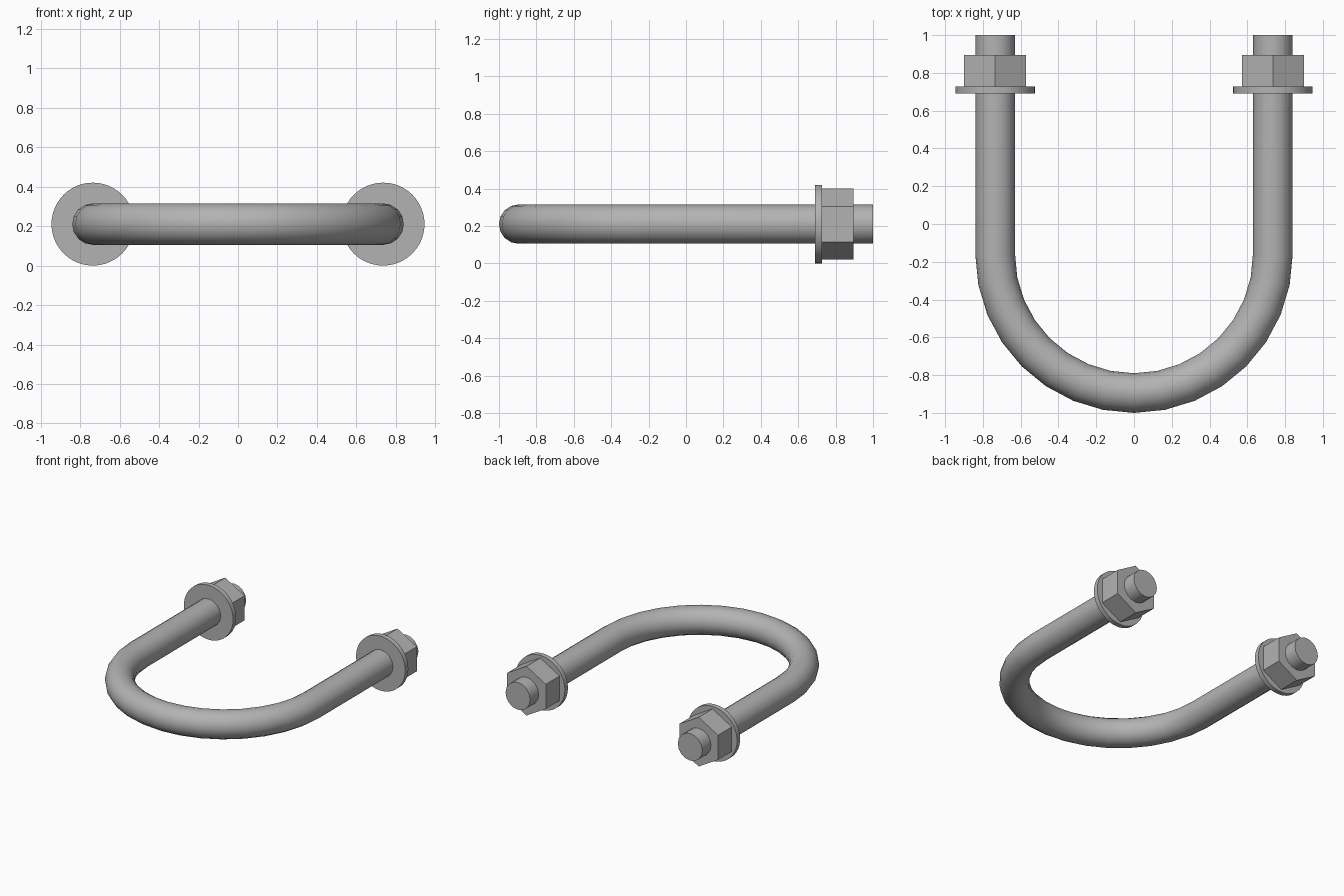
import bpy
from math import pi, cos, sin, radians

if "Cube" in bpy.data.objects:
    bpy.data.objects.remove(bpy.data.objects["Cube"], do_unlink=True)

LEG_X = 0.735      # leg axis offset, also the bend radius
ROD_R = 0.105
BEND_Y = -0.16     # centre of the bend
AXIS_Z = 0.21
BEND_STEPS = 16

steel = bpy.data.materials.new("grey steel")
steel.use_nodes = True
colour = (0.45, 0.45, 0.45, 1)
steel.diffuse_color = colour
steel.node_tree.nodes["Principled BSDF"].inputs["Base Color"].default_value = colour


def smooth(obj, angle):
    bpy.ops.object.select_all(action="DESELECT")
    obj.select_set(True)
    bpy.context.view_layer.objects.active = obj
    bpy.ops.object.shade_smooth_by_angle(angle=radians(angle))


def disc(name, sides, radius, x, y0, y1):
    """Prism along y with a corner pointing up."""
    bpy.ops.mesh.primitive_cylinder_add(
        vertices=sides, radius=radius, depth=y1 - y0,
        location=(x, (y0 + y1) / 2, AXIS_Z), rotation=(pi / 2, 0, 0))
    obj = bpy.context.object
    obj.name = name
    obj.data.materials.append(steel)
    return obj


# Bent rod: two straight legs joined by a half circle
path = [(-LEG_X, 1)]
for i in range(BEND_STEPS + 1):
    a = pi + pi * i / BEND_STEPS
    path.append((LEG_X * cos(a), BEND_Y + LEG_X * sin(a)))
path.append((LEG_X, 1))

curve = bpy.data.curves.new("bent_rod", "CURVE")
curve.dimensions = "3D"
curve.bevel_depth = ROD_R
curve.bevel_resolution = 6
curve.use_fill_caps = True
spline = curve.splines.new("POLY")
spline.points.add(len(path) - 1)
for point, (x, y) in zip(spline.points, path):
    point.co = (x, y, AXIS_Z, 1)
curve.materials.append(steel)
rod = bpy.data.objects.new("bent_rod", curve)
bpy.context.collection.objects.link(rod)
bpy.ops.object.select_all(action="DESELECT")
rod.select_set(True)
bpy.context.view_layer.objects.active = rod
bpy.ops.object.convert(target="MESH")
smooth(bpy.context.object, 40)

# Washer and hex nut on each leg
for side, x in (("left", LEG_X), ("right", -LEG_X)):
    smooth(disc(side + "_washer", 48, 0.21, x, 0.69, 0.727), 30)
    disc(side + "_nut", 6, 0.19, x, 0.727, 0.895)
